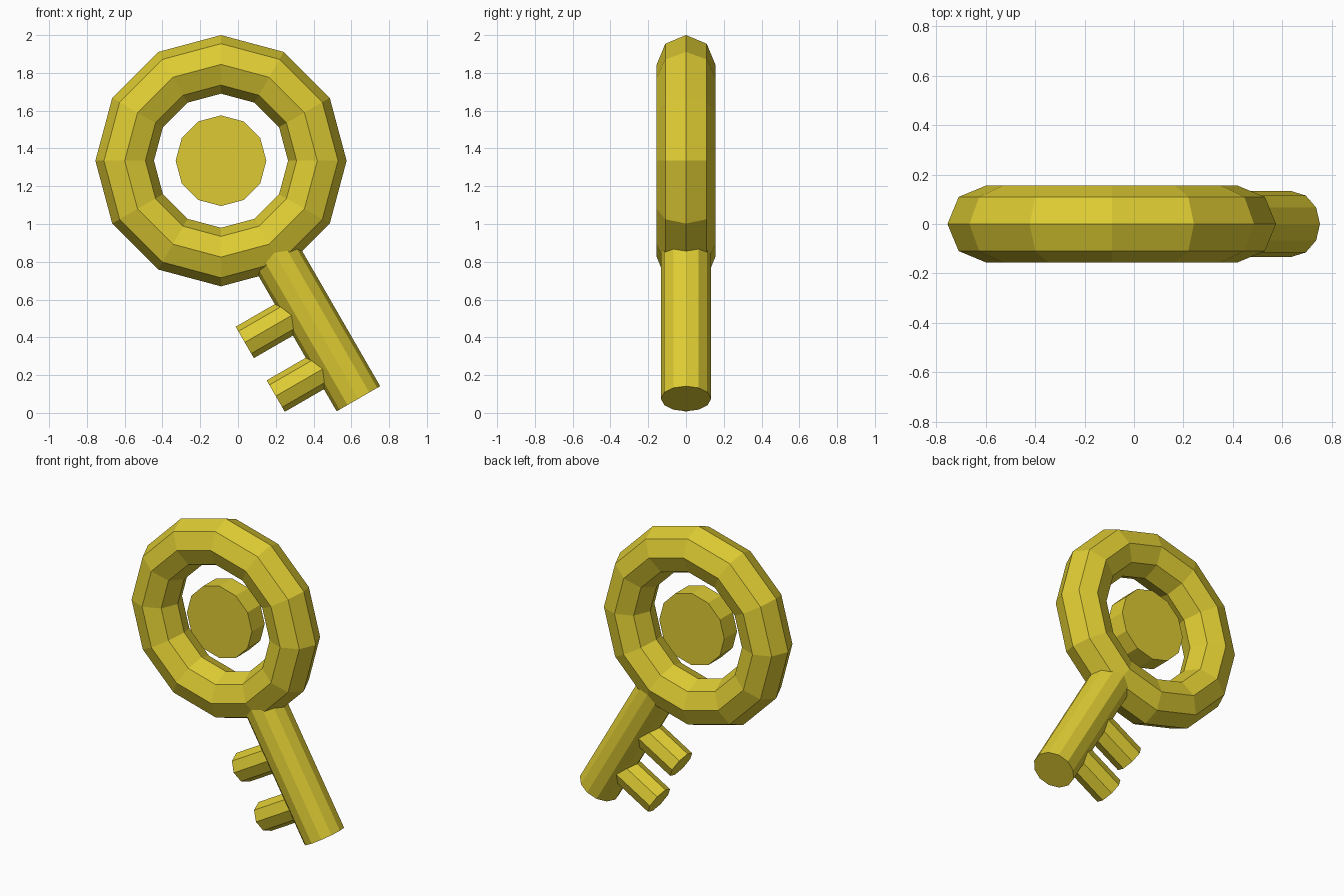
import bpy, math
from mathutils import Matrix

if "Cube" in bpy.data.objects:
    bpy.data.objects.remove(bpy.data.objects["Cube"])

gold = bpy.data.materials.new("yellow gold")
gold.diffuse_color = (0.73, 0.6, 0.033, 1)
gold.use_nodes = True
gold.node_tree.nodes["Principled BSDF"].inputs["Base Color"].default_value = gold.diffuse_color

# Key frame: origin at the ring centre, shaft along local -z, tilted 30 degrees
KEY = Matrix.Translation((-0.09, 0, 1.335)) @ Matrix.Rotation(math.radians(-30), 4, 'Y')


def finish(name, local):
    ob = bpy.context.object
    ob.name = name
    ob.matrix_world = KEY @ local
    ob.data.materials.append(gold)
    return ob


def rod(name, sides, radius, depth, centre, angle, axis):
    bpy.ops.mesh.primitive_cylinder_add(vertices=sides, radius=radius, depth=depth)
    return finish(name, Matrix.Translation(centre) @ Matrix.Rotation(angle, 4, axis))


# Ring handle
bpy.ops.mesh.primitive_torus_add(major_segments=12, minor_segments=8,
                                 major_radius=0.51, minor_radius=0.155)
finish("ring_handle", Matrix.Rotation(math.pi / 2, 4, 'X'))

# Floating disc in the middle of the ring
rod("centre_disc", 12, 0.24, 0.135, (0, 0, 0), math.pi / 2, 'X')

# Shaft, starting inside the ring
top, bottom = -0.5, -1.455
rod("shaft", 12, 0.133, top - bottom, (0, 0, (top + bottom) / 2), 0, 'Z')

# Two teeth
tip, root = -0.372, -0.03
for name, z in (("upper_tooth", -0.896), ("lower_tooth", -1.224)):
    rod(name, 8, 0.096, root - tip, ((tip + root) / 2, 0, z), math.pi / 2, 'Y')
